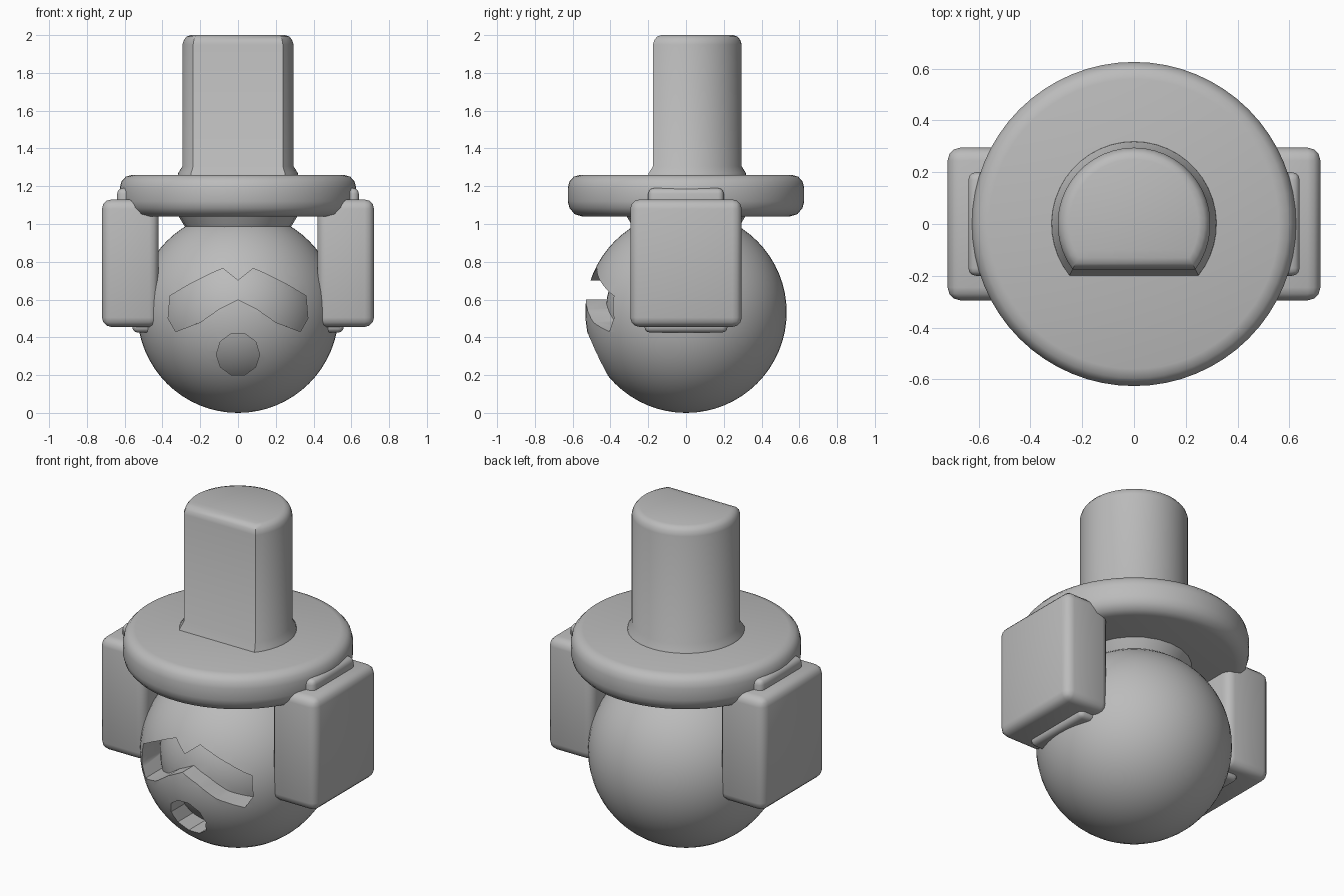
import bpy, bmesh, math
from mathutils import Matrix, Vector

if "Cube" in bpy.data.objects:
    bpy.data.objects.remove(bpy.data.objects["Cube"], do_unlink=True)

GREY = (0.5, 0.5, 0.5, 1)
grey = bpy.data.materials.new("plain_grey")
grey.use_nodes = True
grey.diffuse_color = GREY
grey.node_tree.nodes["Principled BSDF"].inputs["Base Color"].default_value = GREY

BALL_CENTRE = Vector((0, 0, 0.533))
BALL_RADIUS = 0.533


def finish(name, bm, angle=35):
    """Turn a bmesh into a named, smooth-shaded object."""
    bmesh.ops.recalc_face_normals(bm, faces=bm.faces)
    mesh = bpy.data.meshes.new(name)
    bm.to_mesh(mesh)
    bm.free()
    mesh.materials.append(grey)
    obj = bpy.data.objects.new(name, mesh)
    bpy.context.collection.objects.link(obj)
    smooth(obj, angle)
    return obj


def select(obj):
    bpy.ops.object.select_all(action="DESELECT")
    obj.select_set(True)
    bpy.context.view_layer.objects.active = obj


def smooth(obj, angle):
    select(obj)
    bpy.ops.object.shade_smooth_by_angle(angle=math.radians(angle))


def loft(name, rings):
    """Skin a stack of equal-length closed rings and cap both ends."""
    bm = bmesh.new()
    loops = [[bm.verts.new(p) for p in ring] for ring in rings]
    for low, high in zip(loops, loops[1:]):
        for i in range(len(low)):
            j = (i + 1) % len(low)
            bm.faces.new((low[i], low[j], high[j], high[i]))
    bm.faces.new(loops[0])
    bm.faces.new(loops[-1])
    return finish(name, bm)


def circle(r, z, n=64):
    return [(r * math.cos(math.tau * i / n), r * math.sin(math.tau * i / n), z)
            for i in range(n)]


def sphere(name, radius):
    bm = bmesh.new()
    bmesh.ops.create_uvsphere(bm, u_segments=56, v_segments=32, radius=radius,
                              matrix=Matrix.Translation(BALL_CENTRE))
    return finish(name, bm)


def box(name, low, high, bevel):
    low, high = Vector(low), Vector(high)
    bm = bmesh.new()
    bmesh.ops.create_cube(bm, size=1)
    for v in bm.verts:
        v.co = (low + high) / 2 + v.co * (high - low)
    bmesh.ops.bevel(bm, geom=bm.edges[:], offset=bevel, segments=3,
                    profile=0.5, affect="EDGES")
    return finish(name, bm)


def subtract(target, cutter):
    mod = target.modifiers.new("cut", "BOOLEAN")
    mod.operation = "DIFFERENCE"
    mod.solver = "EXACT"
    mod.object = cutter
    select(target)
    # the cut goes ahead of the shading
    bpy.ops.object.modifier_move_to_index(modifier="cut", index=0)
    bpy.ops.object.modifier_apply(modifier="cut")


# Ball body with a drooping groove and a round hole sunk into its front
ball = sphere("ball_body", BALL_RADIUS)
core = sphere("core_cutter", 0.425)
half = [(0.08, 0.765), (0.15, 0.735), (0.25, 0.685), (0.36, 0.62),
        (0.37, 0.5), (0.33, 0.43), (0.2, 0.48), (0.1, 0.55)]
groove = [(0, 0.7)] + half + [(0, 0.6)] + [(-x, z) for x, z in reversed(half)]
hole = [(x, y + 0.31) for x, y, _ in circle(0.115, 0, 10)]
for name, outline in (("groove_cutter", groove), ("hole_cutter", hole)):
    cutter = loft(name, [[(x, y, z) for x, z in outline] for y in (-0.7, -0.15)])
    subtract(cutter, core)
    subtract(ball, cutter)
    bpy.data.objects.remove(cutter, do_unlink=True)
bpy.data.objects.remove(core, do_unlink=True)
smooth(ball, 35)

# Round flange with softened rims
loft("flange", [circle(r, z) for r, z in (
    (0.55, 1.04), (0.59, 1.052), (0.617, 1.085), (0.626, 1.12),
    (0.626, 1.19), (0.617, 1.225), (0.595, 1.25), (0.56, 1.26))])

# Neck between ball and flange
loft("neck", [circle(r, z, 24) for r, z in (
    (0.27, 0.97), (0.29, 1.0), (0.32, 1.05))])


# Post with one flat side, flared at the foot and rounded on top
def d_ring(offset, z, n=32):
    r, flat = 0.295 + offset, 0.175 + offset
    start = -math.asin(flat / r)
    sweep = math.pi - 2 * start
    return [(r * math.cos(start + sweep * i / n),
             r * math.sin(start + sweep * i / n), z) for i in range(n + 1)]


loft("post", [d_ring(o, z) for o, z in (
    (0.027, 1.24), (0.022, 1.27), (0.0, 1.305), (0.0, 1.95),
    (-0.008, 1.975), (-0.022, 1.992), (-0.045, 2.0))])

# Side blocks, each with a fillet that joins it to the flange
for side, s in (("left", 1), ("right", -1)):
    xs = sorted((s * 0.42, s * 0.72))
    box(side + "_block", (xs[0], -0.295, 0.455), (xs[1], 0.295, 1.13), 0.05)
    xs = sorted((s * 0.5, s * 0.64))
    box(side + "_fillet", (xs[0], -0.2, 1.05), (xs[1], 0.2, 1.19), 0.03)
    xs = sorted((s * 0.44, s * 0.56))
    box(side + "_foot", (xs[0], -0.22, 0.425), (xs[1], 0.22, 0.55), 0.03)
